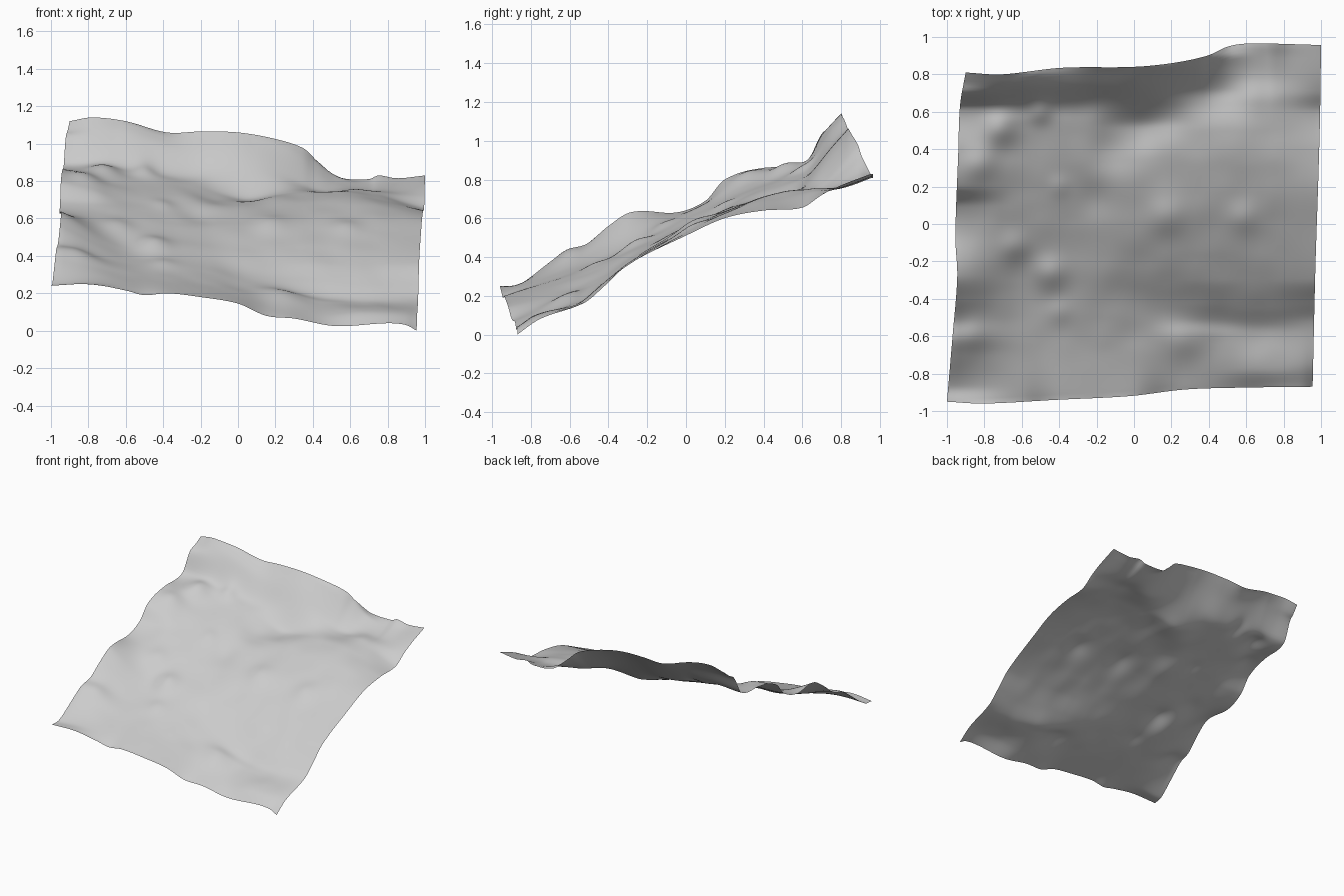
import bpy, bmesh, math
from mathutils import Vector, noise


def curve(pts, t):
    """Smooth curve through (position, value) pairs, clamped at the ends."""
    if t <= pts[0][0]:
        return pts[0][1]
    if t >= pts[-1][0]:
        return pts[-1][1]
    i = max(k for k in range(len(pts) - 1) if pts[k][0] <= t)

    def slope(k):
        a, b = pts[max(k - 1, 0)], pts[min(k + 1, len(pts) - 1)]
        return (b[1] - a[1]) / (b[0] - a[0])

    (x0, y0), (x1, y1) = pts[i], pts[i + 1]
    h = x1 - x0
    s = (t - x0) / h
    return (y0 * (1 + 2 * s) * (1 - s) ** 2 + h * slope(i) * s * (1 - s) ** 2
            + y1 * s * s * (3 - 2 * s) + h * slope(i + 1) * s * s * (s - 1))


# Outline of the patch seen from the top
FRONT = [(0, -.95), (.1, -.96), (.3, -.94), (.5, -.92), (.65, -.885), (.8, -.875), (1, -.87)]
BACK = [(0, .81), (.1, .80), (.27, .835), (.47, .84), (.58, .86), (.68, .90), (.74, .95), (.8, .965), (1, .957)]
LEFT = [(0, -1), (.2, -.97), (.38, -.945), (.5, -.955), (.75, -.94), (.9, -.93), (1, -.90)]
RIGHT = [(0, .955), (.35, .97), (.6, .985), (.8, .995), (1, 1.0)]

# Heights along the front and back borders (x, z)
FRONT_Z = [(-1, .24), (-.8, .25), (-.6, .215), (-.5, .19), (-.38, .20), (-.2, .18), (0, .145),
           (.15, .08), (.3, .065), (.52, .025), (.8, .04), (.9, .03), (.955, 0)]
BACK_Z = [(-.9, 1.12), (-.78, 1.14), (-.6, 1.12), (-.38, 1.06), (-.2, 1.065), (0, 1.06), (.2, 1.025),
          (.35, .975), (.42, .91), (.52, .825), (.7, .81), (.75, .83), (.85, .815), (1, .83)]

# Slope profiles (y, z), running front to back
left_edge = [(-.95, .24), (-.87, .25), (-.7, .375), (-.62, .43), (-.52, .46), (-.4, .56), (-.28, .635),
             (-.05, .63), (.1, .69), (.2, .80), (.4, .86), (.62, .89), (.7, 1.04), (.75, 1.07), (.81, 1.12)]
left_slope = [(-.945, .22), (-.6, .335), (-.3, .45), (-.1, .565), (.1, .66), (.3, .75), (.55, .84),
              (.63, .885), (.74, 1.05), (.805, 1.115)]
mid_left = [(-.93, .185), (-.6, .29), (-.3, .42), (0, .56), (.3, .70), (.55, .79), (.64, .84), (.75, .97), (.838, 1.063)]
middle = [(-.915, .13), (-.6, .225), (-.42, .30), (-.23, .425), (0, .555), (.2, .64), (.35, .685),
          (.52, .70), (.59, .755), (.75, .95), (.845, 1.055)]
dome_left = [(-.885, .05), (-.6, .165), (-.52, .19), (-.42, .27), (-.3, .365), (0, .54), (.3, .675),
             (.5, .735), (.64, .745), (.72, .77), (.9, .93)]
dome_right = [(-.875, .03), (-.78, .10), (-.6, .145), (-.54, .17), (-.45, .245), (-.3, .36), (0, .53),
              (.3, .67), (.5, .725), (.65, .745), (.78, .75), (.96, .815)]
right_edge = [(-.87, 0), (-.75, .08), (-.52, .165), (-.42, .25), (-.3, .36), (0, .51), (.2, .60),
              (.4, .64), (.6, .655), (.7, .72), (.8, .77), (.957, .83)]
STATIONS = [(-.95, left_edge), (-.62, left_slope), (-.25, mid_left), (.05, middle),
            (.4, dome_left), (.66, dome_right), (.99, right_edge)]

# Knolls and hollows: x, y, radius, height
KNOLLS = [(-.72, .51, .09, .045), (-.5, .6, .06, .025), (-.45, -.27, .09, .04), (-.4, -.47, .07, .015),
          (-.63, -.12, .08, .018), (-.4, .2, .06, .012), (.18, .03, .09, .02), (.58, .03, .08, .015),
          (.24, -.62, .11, .025), (-.82, .32, .09, .03), (.62, .7, .09, .012), (-.86, -.58, .09, .02),
          (.2, .47, .11, .015), (-.22, .14, .1, -.015), (-.13, .38, .1, -.015)]


def profile_height(x, y):
    return curve([(sx, curve(p, y)) for sx, p in STATIONS], x)


def height(x, y, y_front, y_back):
    z = profile_height(x, y)
    # pull the borders onto their measured lines
    z += (curve(FRONT_Z, x) - profile_height(x, y_front)) * math.exp(-(y - y_front) / .12)
    z += (curve(BACK_Z, x) - profile_height(x, y_back)) * math.exp(-(y_back - y) / .12)
    for kx, ky, r, h in KNOLLS:
        z += h * math.exp(-((x - kx) ** 2 + (y - ky) ** 2) / (r * r))
    # gentle ground roughness, fading at the borders
    fade = max(0, min(1, (.9 - abs(x)) * 6, (.8 - abs(y)) * 6))
    return z + fade * .006 * noise.noise(Vector((x * 6, y * 6, 2)))


# Hillside sheet
N = 120
bm = bmesh.new()
rows = []
for j in range(N + 1):
    v = j / N
    row = []
    for i in range(N + 1):
        u = i / N
        x = curve(LEFT, v) * (1 - u) + curve(RIGHT, v) * u
        y_front, y_back = curve(FRONT, u), curve(BACK, u)
        y = y_front * (1 - v) + y_back * v
        row.append(bm.verts.new((x, y, max(0, height(x, y, y_front, y_back)))))
    rows.append(row)
for j in range(N):
    for i in range(N):
        f = bm.faces.new((rows[j][i], rows[j][i + 1], rows[j + 1][i + 1], rows[j + 1][i]))
        f.smooth = True
mesh = bpy.data.meshes.new("hillside")
bm.to_mesh(mesh)
bm.free()
bpy.context.collection.objects.link(bpy.data.objects.new("hillside", mesh))
